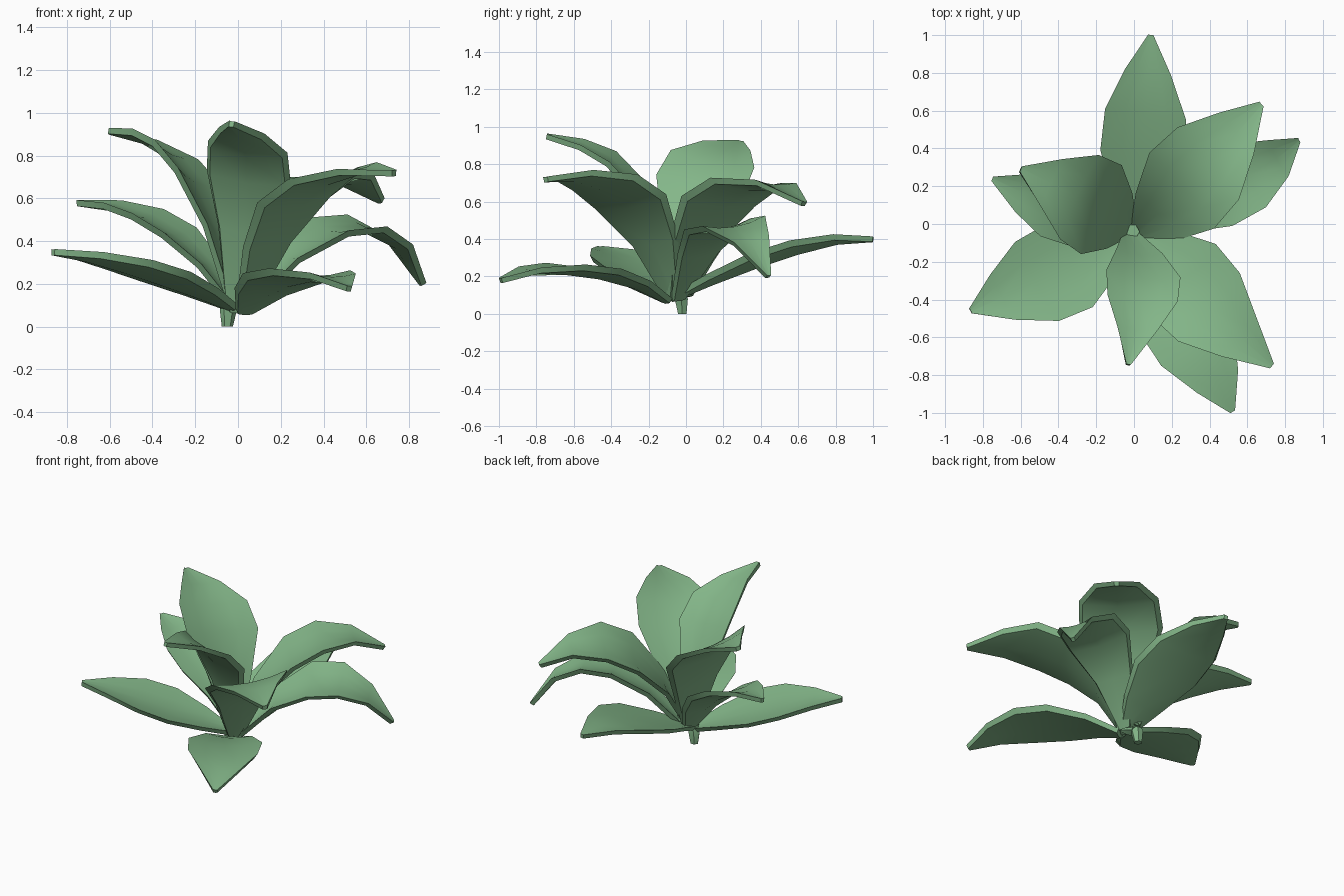
import bpy, bmesh
from mathutils import Vector

if "Cube" in bpy.data.objects:
    bpy.data.objects.remove(bpy.data.objects["Cube"])

green = bpy.data.materials.new("leaf_green")
green.diffuse_color = (0.23, 0.47, 0.25, 1)
green.use_nodes = True
green.node_tree.nodes["Principled BSDF"].inputs["Base Color"].default_value = green.diffuse_color

KNOTS = (0, 0.4, 0.7, 1)
# position along the leaf -> share of its full half width
OUTLINE = ((0, .18), (.2, .61), (.41, .98), (.6, .93), (.8, .53), (1, .06))
# blade section: (across, thickness side); the underside is narrower
SECTION = ((-1, .012), (-.5, .012), (0, .012), (.5, .012), (1, .012), (.9, -.016), (0, -.016), (-.9, -.016))


def along(points, u):
    """Smooth cubic passing through four points at KNOTS."""
    total = Vector((0, 0, 0))
    for i, p in enumerate(points):
        k = 1.0
        for j in range(4):
            if j != i:
                k *= (u - KNOTS[j]) / (KNOTS[i] - KNOTS[j])
        total += Vector(p) * k
    return total


def loft(name, rings):
    """Closed solid through rings of points, smooth except at crisp rims."""
    bm = bmesh.new()
    grid = [[bm.verts.new(p) for p in ring] for ring in rings]
    n = len(rings[0])
    for a, b in zip(grid, grid[1:]):
        for i in range(n):
            j = (i + 1) % n
            bm.faces.new((a[i], a[j], b[j], b[i]))
    bm.faces.new(grid[0])
    bm.faces.new(grid[-1])
    bmesh.ops.recalc_face_normals(bm, faces=bm.faces)
    mesh = bpy.data.meshes.new(name)
    bm.to_mesh(mesh)
    bm.free()
    obj = bpy.data.objects.new(name, mesh)
    bpy.context.collection.objects.link(obj)
    mesh.materials.append(green)
    bpy.ops.object.select_all(action='DESELECT')
    bpy.context.view_layer.objects.active = obj
    obj.select_set(True)
    bpy.ops.object.shade_smooth_by_angle(angle=0.7)


def leaf(name, base, belly, bend, tip, side):
    """Cupped blade: spine through four points, side = half-width vector."""
    points, side = (base, belly, bend, tip), Vector(side)
    rings = []
    for u, w in OUTLINE:
        c = along(points, u)
        tangent = along(points, min(u + .02, 1)) - along(points, max(u - .02, 0))
        up = side.cross(tangent).normalized()
        if up.z < 0:
            up = -up
        rings.append([c + side * (w * s) + up * (t + .035 * w * (s * s - .5)) for s, t in SECTION])
    loft(name, rings)


# lower ring of leaves
leaf("low_leaf_back", (0, -.08, .08), (.05, .36, .27), (.07, .7, .375), (.09, 1, .40), (.23, -.03, .02))
leaf("low_leaf_left", (-.03, -.05, .09), (-.34, -.22, .22), (-.61, -.35, .305), (-.865, -.46, .35), (.125, -.225, .005))
leaf("low_leaf_front", (.03, -.1, .07), (.22, -.45, .215), (.39, -.74, .24), (.52, -.99, .18), (.205, .115, -.005))

# middle ring
leaf("mid_leaf_right", (.04, -.04, .08), (.42, .17, .45), (.68, .3, .44), (.865, .44, .2), (.1, -.18, -.03))
leaf("mid_leaf_left", (-.02, 0, .1), (-.28, .08, .425), (-.51, .14, .545), (-.75, .24, .58), (.08, .19, .01))

# upper ring
leaf("high_leaf_right", (.02, -.06, .08), (.26, .18, .585), (.47, .4, .70), (.67, .63, .59), (.175, -.205, .015))
leaf("high_leaf_front_right", (.03, -.07, .08), (.27, -.3, .58), (.48, -.52, .72), (.73, -.75, .72), (.175, .195, .03))
leaf("high_leaf_left", (-.02, -.02, .1), (-.19, .08, .67), (-.37, .18, .85), (-.6, .29, .915), (.11, .24, -.05))
leaf("high_leaf_front", (-.02, -.05, .1), (.045, -.28, .68), (.03, -.48, .865), (-.03, -.745, .95), (.2, -.02, -.03))

# short tapered stem
hexagon = ((1, 0), (.5, .87), (-.5, .87), (-1, 0), (-.5, -.87), (.5, -.87))
stem_rings = ((-.05, -.02, 0, .026), (-.045, -.025, .08, .04), (-.01, -.04, .16, .04))
loft("stem", [[(x + a * r, y + b * r, z) for a, b in hexagon] for x, y, z, r in stem_rings])
